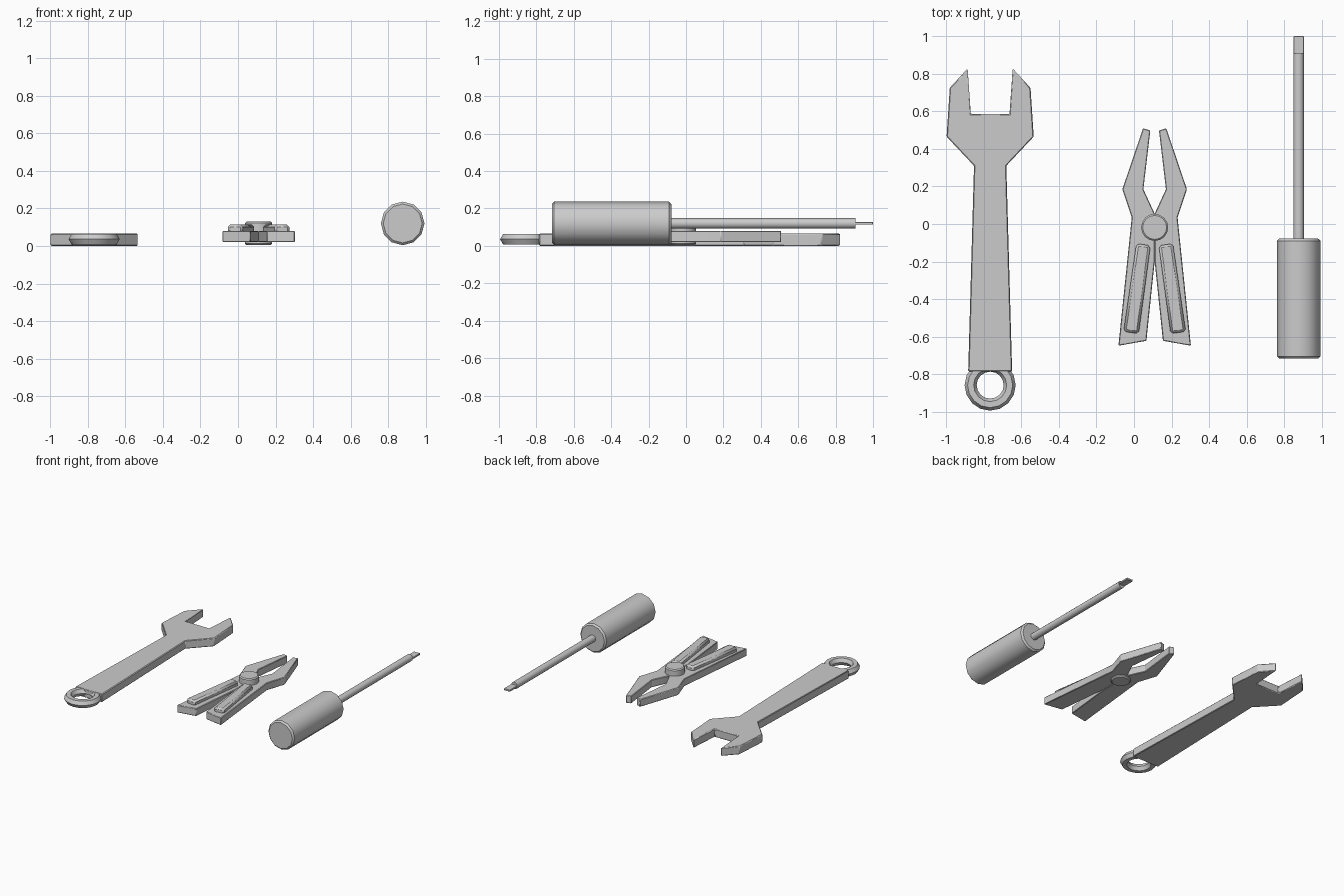
import bpy, bmesh, math
from mathutils import Matrix, Vector

if "Cube" in bpy.data.objects:
    bpy.data.objects.remove(bpy.data.objects["Cube"])


def finish(name, bm, bevel=0.0, angle=30):
    bmesh.ops.recalc_face_normals(bm, faces=bm.faces[:])
    me = bpy.data.meshes.new(name)
    bm.to_mesh(me)
    bm.free()
    ob = bpy.data.objects.new(name, me)
    bpy.context.collection.objects.link(ob)
    if bevel:
        m = ob.modifiers.new("edge_bevel", 'BEVEL')
        m.width, m.segments, m.limit_method = bevel, 1, 'ANGLE'
        m.angle_limit = math.radians(35)
    bpy.ops.object.select_all(action='DESELECT')
    ob.select_set(True)
    bpy.context.view_layer.objects.active = ob
    bpy.ops.object.shade_smooth_by_angle(angle=math.radians(angle))
    return ob


def plate(name, pts, z0, z1, bevel=0.0):
    """Extrude a flat outline from z0 to z1."""
    bm = bmesh.new()
    face = bm.faces.new([bm.verts.new((x, y, z0)) for x, y in pts])
    new = bmesh.ops.extrude_face_region(bm, geom=[face])['geom']
    verts = [v for v in new if isinstance(v, bmesh.types.BMVert)]
    bmesh.ops.translate(bm, vec=(0, 0, z1 - z0), verts=verts)
    return finish(name, bm, bevel)


def rod(name, a, b, r, sides, bevel=0.0):
    """Cylinder between two points."""
    a, b = Vector(a), Vector(b)
    rot = (b - a).to_track_quat('Z', 'Y').to_matrix().to_4x4()
    bm = bmesh.new()
    bmesh.ops.create_cone(bm, cap_ends=True, segments=sides, radius1=r, radius2=r,
                          depth=(b - a).length, matrix=Matrix.Translation((a + b) / 2) @ rot)
    return finish(name, bm, bevel, 32)


# Wrench body: half outline mirrored about its centre line
WX = -0.766
half = [(0.103, 0.585), (0.12, 0.828), (0.215, 0.725), (0.232, 0.465),
        (0.086, 0.31), (0.117, -0.785)]
outline = [(WX + x, y) for x, y in half] + [(WX - x, y) for x, y in reversed(half)]
plate("wrench_body", outline, 0.0, 0.066, 0.005)

# Wrench hanging ring
bpy.ops.mesh.primitive_torus_add(location=(WX, -0.858, 0.036), major_radius=0.104,
                                 minor_radius=0.032, major_segments=16, minor_segments=6)
ring = bpy.context.object
ring.name = "wrench_ring"
bpy.ops.object.shade_smooth_by_angle(angle=math.radians(32))

# Pliers: two mirrored arms with raised grips, joined by a pivot
PX = 0.11
arm = [(0, 0.055), (-0.06, 0.185), (-0.023, 0.498), (-0.062, 0.51), (-0.172, 0.185),
       (-0.122, 0.035), (-0.193, -0.648), (-0.044, -0.622), (0, -0.2)]
grip = [(-0.097, -0.104), (-0.022, -0.115), (-0.085, -0.584), (-0.166, -0.573)]
for side, s in (("left", 1), ("right", -1)):
    plate("pliers_arm_" + side, [(PX + s * x, y) for x, y in arm], 0.02, 0.08, 0.004)
    plate("pliers_grip_" + side, [(PX + s * x, y) for x, y in grip], 0.065, 0.114, 0.013)
rod("pliers_pivot", (PX, -0.018, 0.004), (PX, -0.018, 0.131), 0.072, 16, 0.008)

# Screwdriver: handle, shaft and flat blade
SX, SZ = 0.877, 0.12
rod("screwdriver_handle", (SX, -0.717, SZ), (SX, -0.078, SZ), 0.116, 12, 0.012)
rod("screwdriver_shaft", (SX, -0.1, SZ), (SX, 0.907, SZ), 0.028, 12)
plate("screwdriver_blade", [(SX - 0.027, 0.9), (SX + 0.027, 0.9),
                            (SX + 0.027, 1.0), (SX - 0.027, 1.0)], SZ - 0.007, SZ + 0.007, 0.002)
